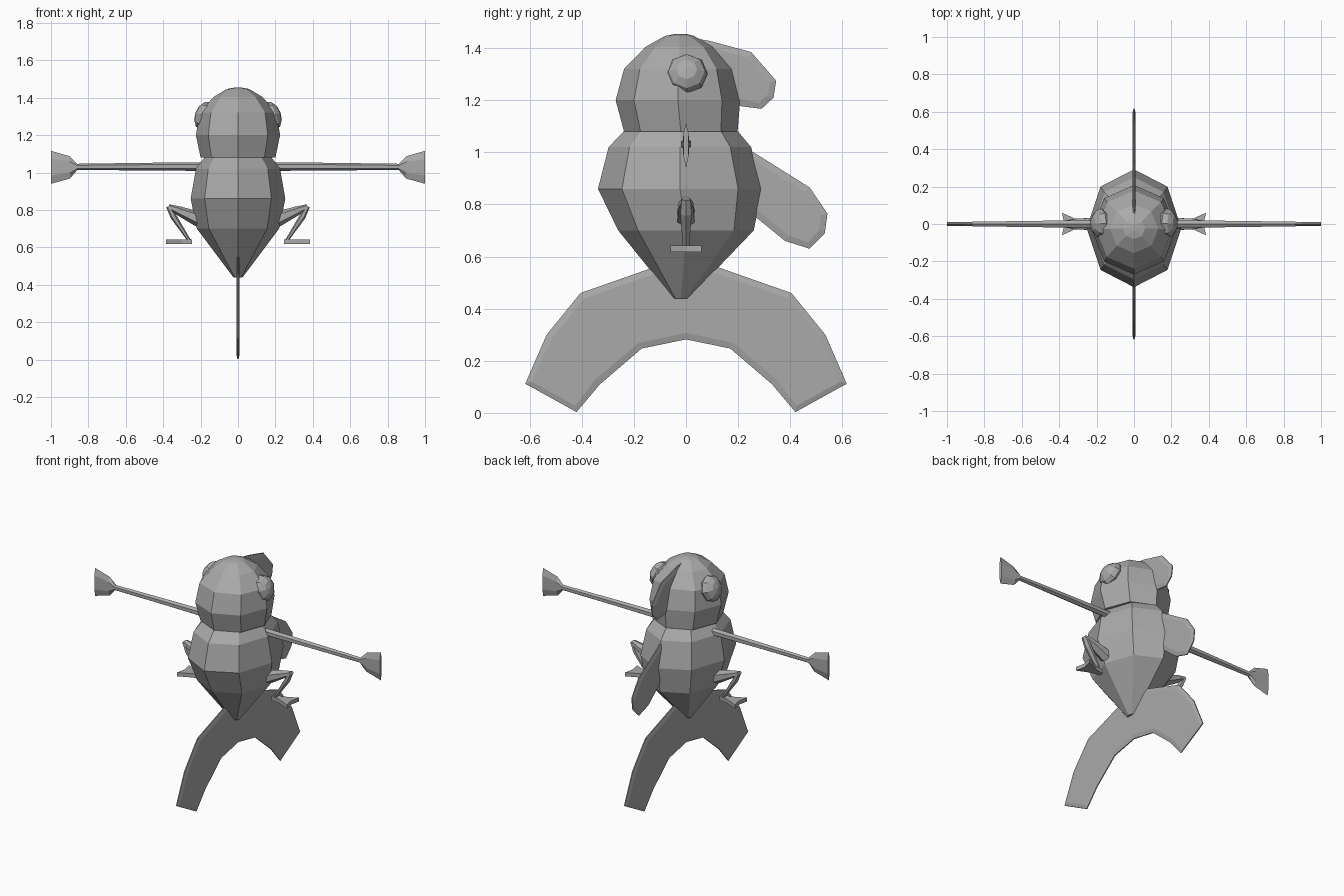
import bpy, bmesh, math
from mathutils import Vector, Matrix

if "Cube" in bpy.data.objects:
    bpy.data.objects.remove(bpy.data.objects["Cube"])

gray = bpy.data.materials.new("plain_gray")
gray.diffuse_color = (0.4, 0.4, 0.4, 1)
gray.use_nodes = True
gray.node_tree.nodes["Principled BSDF"].inputs["Base Color"].default_value = gray.diffuse_color


def finish(name, bm, mirror=False):
    bmesh.ops.recalc_face_normals(bm, faces=bm.faces[:])
    mesh = bpy.data.meshes.new(name)
    bm.to_mesh(mesh)
    bm.free()
    mesh.materials.append(gray)
    obj = bpy.data.objects.new(name, mesh)
    bpy.context.collection.objects.link(obj)
    if mirror:
        obj.modifiers.new("Mirror", 'MIRROR').use_mirror_merge = False
    return obj


def loft(name, rings, mirror=False):
    """Skin a list of equal-length vertex rings and cap both ends."""
    bm = bmesh.new()
    loops = [[bm.verts.new(p) for p in ring] for ring in rings]
    n = len(loops[0])
    for a, b in zip(loops, loops[1:]):
        for i in range(n):
            j = (i + 1) % n
            bm.faces.new((a[i], a[j], b[j], b[i]))
    bm.faces.new(loops[0])
    bm.faces.new(loops[-1])
    return finish(name, bm, mirror)


def turned(name, profile):
    """Eight-sided upright form; profile rows are z, half width, y front, y back."""
    rings = []
    for z, rx, y0, y1 in profile:
        c, ry = (y0 + y1) / 2, (y1 - y0) / 2
        rings.append([(rx * math.sin(k * math.pi / 4), c + ry * math.cos(k * math.pi / 4), z)
                      for k in range(8)])
    return loft(name, rings)


def limb(name, path, sides=6):
    """Mirrored limb; path rows are x, z, half depth in y, half thickness."""
    rings = []
    for i, (x, z, ry, rt) in enumerate(path):
        p, q = path[max(i - 1, 0)], path[min(i + 1, len(path) - 1)]
        d = Vector((q[0] - p[0], q[1] - p[1])).normalized()
        ring = []
        for k in range(sides):
            a = 2 * math.pi * k / sides + math.pi / 2
            s = rt * math.sin(a)
            ring.append((x - d.y * s, ry * math.cos(a), z + d.x * s))
        rings.append(ring)
    return loft(name, rings, True)


def fin(name, outline, rim=0.003, swell=0.006):
    """Thin plate in the y-z plane with a tapered rim."""
    bm = bmesh.new()
    sides = [[bm.verts.new((x, y, z)) for y, z in outline] for x in (-rim, rim)]
    n = len(outline)
    for i in range(n):
        j = (i + 1) % n
        bm.faces.new((sides[0][i], sides[0][j], sides[1][j], sides[1][i]))
    flats = [bm.faces.new(s) for s in sides]
    bmesh.ops.recalc_face_normals(bm, faces=bm.faces[:])
    bmesh.ops.inset_individual(bm, faces=flats, thickness=0.025, depth=swell)
    return finish(name, bm)


# Torso and head
turned("body", [(0.44, 0.025, -0.05, 0.01), (0.70, 0.22, -0.26, 0.26),
                (0.86, 0.253, -0.338, 0.292), (1.02, 0.225, -0.297, 0.25),
                (1.08, 0.18, -0.24, 0.2)])
turned("head", [(1.08, 0.2, -0.238, 0.198), (1.2, 0.225, -0.27, 0.208),
                (1.32, 0.205, -0.238, 0.178), (1.405, 0.13, -0.155, 0.105),
                (1.447, 0.06, -0.08, 0.03), (1.455, 0.015, -0.04, 0.0)])

# Bulging eyes, poles turned outwards
bm = bmesh.new()
bmesh.ops.create_uvsphere(bm, u_segments=8, v_segments=6, radius=0.08)
bmesh.ops.transform(bm, verts=bm.verts[:], matrix=(
    Matrix.Translation((0.175, 0.003, 1.302)) @ Matrix.Rotation(math.radians(70), 4, 'Y')
    @ Matrix.Diagonal((1, 1, 0.7, 1))))
finish("eye", bm, True)

# Fins: forked tail, crest and back
half = [(0.12, 0.56), (0.405, 0.46), (0.535, 0.30), (0.617, 0.112),
        (0.42, 0.003), (0.33, 0.11), (0.17, 0.247)]
fin("tail_fin", half + [(0, 0.282)] + [(-y, z) for y, z in reversed(half)])
fin("head_fin", [(0.05, 1.435), (0.09, 1.428), (0.25, 1.385), (0.346, 1.275),
                 (0.336, 1.21), (0.29, 1.167), (0.212, 1.177), (0.1, 1.22)])
fin("back_fin", [(0.15, 1.06), (0.26, 1.0), (0.475, 0.865), (0.543, 0.765),
                 (0.533, 0.69), (0.475, 0.63), (0.38, 0.66), (0.26, 0.758), (0.15, 0.85)])

# Outstretched arms ending in flared paddles
limb("arm", [(0.12, 1.032, 0.022, 0.024), (0.5, 1.032, 0.02, 0.02),
             (0.86, 1.03, 0.014, 0.017), (0.90, 1.028, 0.013, 0.06),
             (1.0, 1.028, 0.011, 0.088)])

# Bent legs with flat feet
limb("thigh", [(0.16, 0.735, 0.04, 0.045), (0.22, 0.755, 0.038, 0.04),
               (0.32, 0.797, 0.032, 0.024), (0.372, 0.818, 0.018, 0.013)])
limb("shin", [(0.372, 0.82, 0.02, 0.013), (0.345, 0.765, 0.025, 0.017),
              (0.255, 0.628, 0.013, 0.008)])
foot = [(0.245, -0.015), (0.30, -0.022), (0.385, -0.06), (0.372, 0),
        (0.385, 0.06), (0.30, 0.022), (0.245, 0.015)]
loft("foot", [[(x, y, z) for x, y in foot] for z in (0.618, 0.642)], True)
